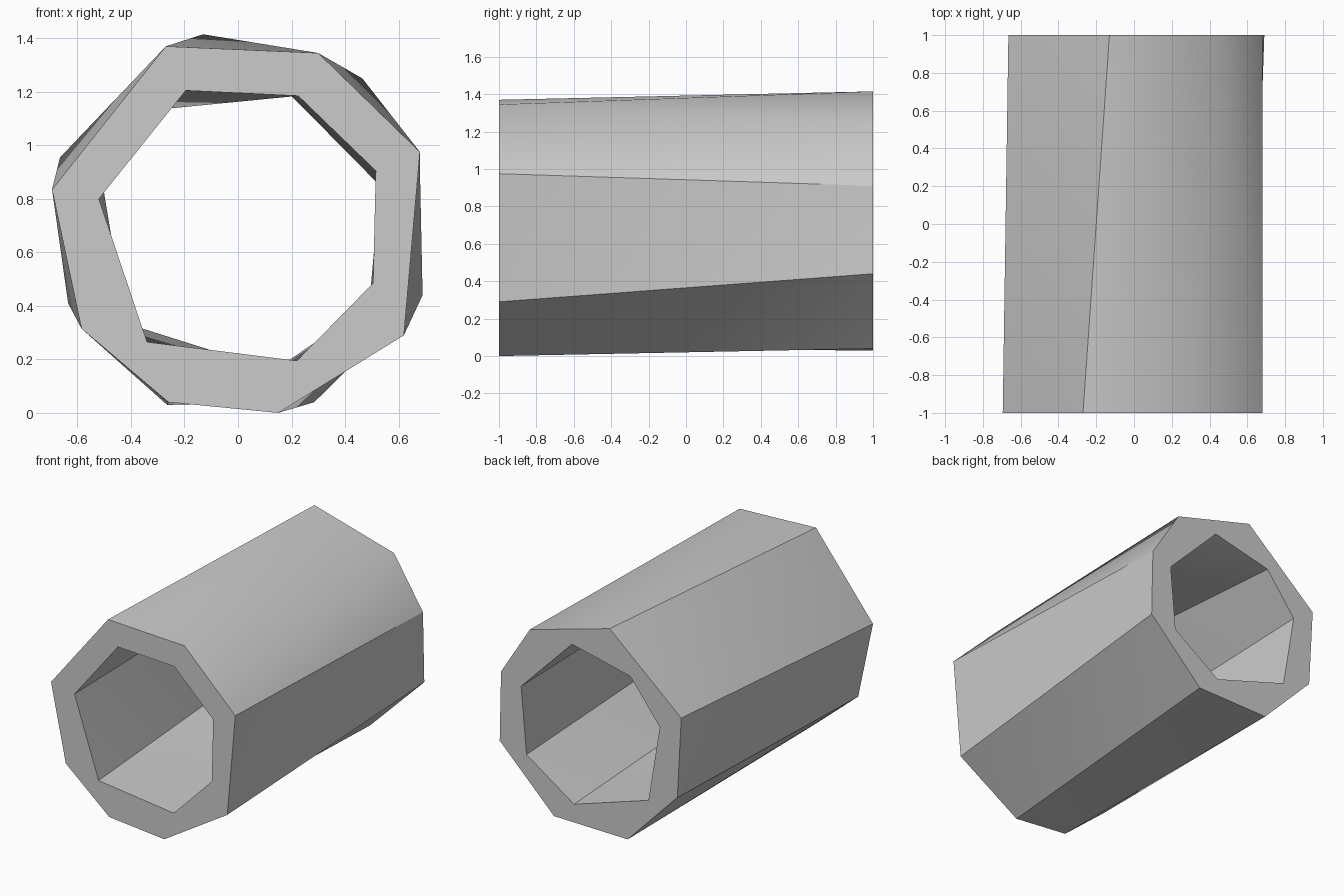
import bpy, bmesh, math

cube = bpy.data.objects.get("Cube")
if cube:
    bpy.data.objects.remove(cube, do_unlink=True)

# Cross-sections as (x, z), clockwise from the upper left
outer_front = [(-.27, 1.37), (.30, 1.345), (.68, .975), (.62, .29),
               (.15, 0), (-.26, .04), (-.585, .315), (-.695, .835)]
outer_back = [(-.13, 1.415), (.465, 1.25), (.68, .91), (.69, .44),
              (.285, .04), (-.265, .03), (-.635, .41), (-.665, .955)]
inner_front = [(-.195, 1.205), (.225, 1.185), (.515, .905), (.505, .485),
               (.22, .195), (-.34, .265), (-.52, .80)]
inner_back = [(-.285, 1.135), (.15, 1.235), (.53, .85), (.49, .40),
              (.135, .16), (-.42, .335), (-.505, .85)]

bm = bmesh.new()


def ring(points, y):
    return [bm.verts.new((x, y, z)) for x, z in points]


def wall(front, back):
    """Join two rings with triangles that follow the twist."""
    n = len(front)
    for i in range(n):
        j = (i + 1) % n
        bm.faces.new((front[i], front[j], back[i]))
        bm.faces.new((front[j], back[j], back[i]))


# Outer wall and bore
rings = [(ring(outer_front, -1), ring(outer_back, 1)),
         (ring(inner_front, -1), ring(inner_back, 1))]
for front, back in rings:
    wall(front, back)

# Flat end faces between the outer and inner rims
for end in (0, 1):
    rim = []
    for pair in rings:
        loop = pair[end]
        rim += [bm.edges.get((loop[i - 1], loop[i])) for i in range(len(loop))]
    bmesh.ops.triangle_fill(bm, use_beauty=True, use_dissolve=False, edges=rim)

bmesh.ops.recalc_face_normals(bm, faces=bm.faces[:])

# Smooth shading with crisp edges
bm.normal_update()
for face in bm.faces:
    face.smooth = True
for edge in bm.edges:
    edge.smooth = edge.calc_face_angle(math.pi) < math.radians(30)

mesh = bpy.data.meshes.new("tube")
bm.to_mesh(mesh)
bm.free()
tube = bpy.data.objects.new("tube", mesh)
bpy.context.collection.objects.link(tube)

# Plain grey
grey = bpy.data.materials.new("light_grey")
grey.use_nodes = True
colour = (.6, .6, .6, 1)
grey.diffuse_color = colour
grey.node_tree.nodes["Principled BSDF"].inputs["Base Color"].default_value = colour
mesh.materials.append(grey)
